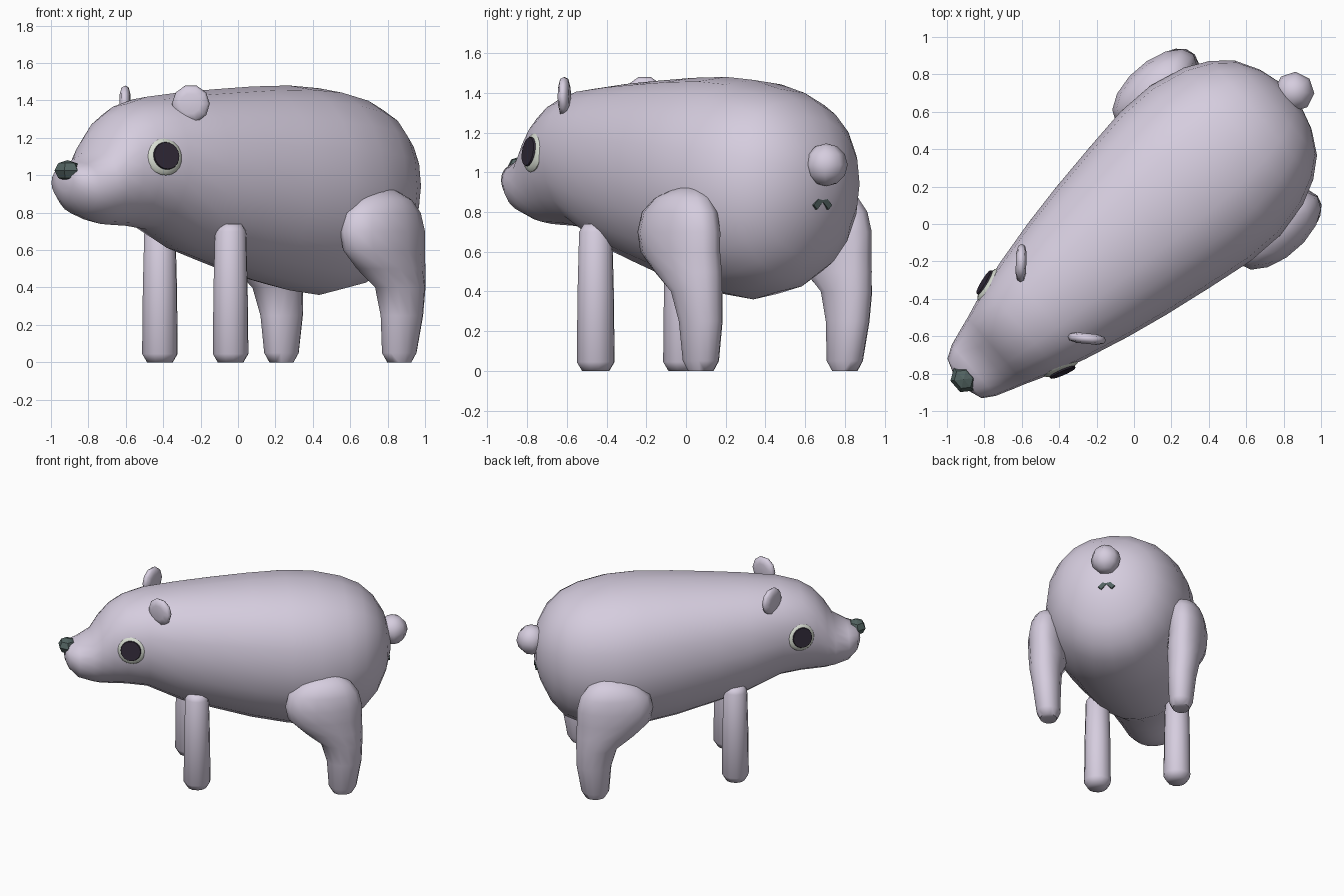
import bpy, bmesh, math
from mathutils import Matrix, Vector

if "Cube" in bpy.data.objects:
    bpy.data.objects.remove(bpy.data.objects["Cube"])

# Local frame: +x runs tail-ward along the body, y is sideways; the animal is turned on the ground
PLACE = Matrix.Translation((0.019, -0.022, 0)) @ Matrix.Rotation(math.radians(41), 4, 'Z')


def material(name, rgb):
    m = bpy.data.materials.new(name)
    m.diffuse_color = (*rgb, 1)
    m.use_nodes = True
    m.node_tree.nodes["Principled BSDF"].inputs["Base Color"].default_value = m.diffuse_color
    return m


SKIN = material("pale lavender", (0.67, 0.61, 0.735))
NOSE = material("dark grey green", (0.085, 0.125, 0.12))
WHITE = material("eye white", (0.68, 0.72, 0.64))
DARK = material("pupil dark", (0.03, 0.022, 0.038))


def finish(name, bm, mat, smooth=60):
    bmesh.ops.recalc_face_normals(bm, faces=bm.faces)
    bm.transform(PLACE)
    me = bpy.data.meshes.new(name)
    bm.to_mesh(me)
    bm.free()
    me.materials.append(mat)
    ob = bpy.data.objects.new(name, me)
    bpy.context.collection.objects.link(ob)
    if smooth:
        bpy.context.view_layer.objects.active = ob
        ob.select_set(True)
        bpy.ops.object.shade_smooth_by_angle(angle=math.radians(smooth))
        ob.select_set(False)
    return ob


def loft(name, rings, mat, smooth=60):
    """Skin a list of point rings and cap both ends."""
    bm = bmesh.new()
    loops = [[bm.verts.new(p) for p in ring] for ring in rings]
    n = len(loops[0])
    for a, b in zip(loops, loops[1:]):
        for i in range(n):
            j = (i + 1) % n
            bm.faces.new((a[i], a[j], b[j], b[i]))
    bm.faces.new(loops[0])
    bm.faces.new(loops[-1])
    return finish(name, bm, mat, smooth)


def ball(name, centre, size, mat, normal=(0, 0, 1), seg=12, rings=8, smooth=60):
    bm = bmesh.new()
    bmesh.ops.create_uvsphere(bm, u_segments=seg, v_segments=rings, radius=1)
    rot = Vector(normal).to_track_quat('Z', 'Y').to_matrix().to_4x4()
    bm.transform(Matrix.Translation(centre) @ rot @ Matrix.Diagonal((*size, 1)))
    return finish(name, bm, mat, smooth)


def angles(n):
    return [2 * math.pi * i / n for i in range(n)]


def power(v, e):
    return math.copysign(abs(v) ** e, v)


# Body and head: (position, half width, top, bottom)
BODY = [
    (-1.25, .07, 1.01, .92), (-1.225, .14, 1.05, .86), (-1.16, .18, 1.07, .79),
    (-1.06, .215, 1.13, .755), (-1.0, .235, 1.23, .74), (-.92, .265, 1.32, .735),
    (-.82, .30, 1.38, .73), (-.67, .345, 1.42, .71), (-.42, .405, 1.445, .59),
    (-.19, .45, 1.46, .52), (.08, .493, 1.475, .44), (.34, .53, 1.48, .385),
    (.55, .53, 1.465, .36), (.75, .485, 1.42, .40), (.88, .42, 1.365, .46),
    (.98, .335, 1.275, .58), (1.05, .21, 1.16, .73), (1.085, .09, 1.04, .86),
]
rings = []
for x, w, top, bot in BODY:
    mid = bot + 0.52 * (top - bot)
    ring = []
    for a in angles(20):
        c, s = math.cos(a), math.sin(a)
        e = 2 / 2.25 if s > 0 else 1        # upper half a little boxier
        ring.append((x, w * power(c, e),
                     mid + power(s, e) * ((top - mid) if s > 0 else (mid - bot))))
    rings.append(ring)
loft("body", rings, SKIN, 80)

# Hind leg sections: (height, position, half length, side offset, half thickness)
HIND = [
    (0, .70, .07, .48, .06), (.05, .70, .10, .48, .085), (.25, .71, .125, .49, .10),
    (.4, .69, .15, .50, .115), (.5, .625, .215, .50, .13), (.6, .57, .265, .505, .135),
    (.7, .56, .275, .505, .14), (.8, .56, .25, .50, .13), (.87, .575, .18, .49, .11),
    (.92, .59, .08, .47, .05),
]
# Front leg sections: (height, radius)
FRONT = [(0, .07), (.045, .097), (.4, .093), (.70, .085), (.74, .06)]
# Ear sections: (offset along its normal, radius)
EAR = [(-.028, .055), (-.018, .092), (0, .102), (.018, .092), (.028, .055)]

for s, side in ((-1, "left"), (1, "right")):
    loft(side + "_hind_leg",
         [[(x + rx * math.cos(a), s * (y + ry * math.sin(a)), z) for a in angles(14)]
          for z, x, rx, y, ry in HIND], SKIN)
    loft(side + "_front_leg",
         [[(-.328 + r * math.cos(a), s * .288 + r * math.sin(a), z) for a in angles(12)]
          for z, r in FRONT], SKIN)

    # Ear: a thin rounded disc turned half forward
    q = Vector((-.725, s * .68, 0)).to_track_quat('Z', 'Y')
    c = Vector((-.592, s * .268, 1.382))
    loft(side + "_ear",
         [[c + q @ Vector((r * math.cos(a), r * math.sin(a), d)) for a in angles(10)]
          for d, r in EAR], SKIN, 80)

    # Eye: shallow white dome with a dark round plate
    n = Vector((-.30, s * .94, .16)).normalized()
    c = Vector((-.80, s * .293, 1.10))
    ball(side + "_eye_white", c, (.102, .102, .030), WHITE, n, 20, 8)
    bm = bmesh.new()
    bmesh.ops.create_cone(bm, cap_ends=True, segments=20, radius1=.075, radius2=.072, depth=.009)
    bm.transform(Matrix.Translation(c + n * .028) @ n.to_track_quat('Z', 'Y').to_matrix().to_4x4())
    finish(side + "_pupil", bm, DARK, 0)

# Nose and tail
ball("nose", (-1.232, 0, 1.025), (.068, .08, .056), NOSE, seg=6, rings=4, smooth=0)
ball("tail", (1.11, 0, 1.037), (.108, .108, .108), SKIN, seg=8, rings=6)

# Crossed pointed bars under the tail
bm = bmesh.new()
for turn in (45, -45):
    bmesh.ops.create_cube(bm, size=1, matrix=Matrix.Translation((1.055, 0, .873))
                          @ Matrix.Rotation(math.radians(turn), 4, 'X')
                          @ Matrix.Diagonal((.06, .14, .032, 1)))
finish("rear_cross", bm, NOSE, 0)
